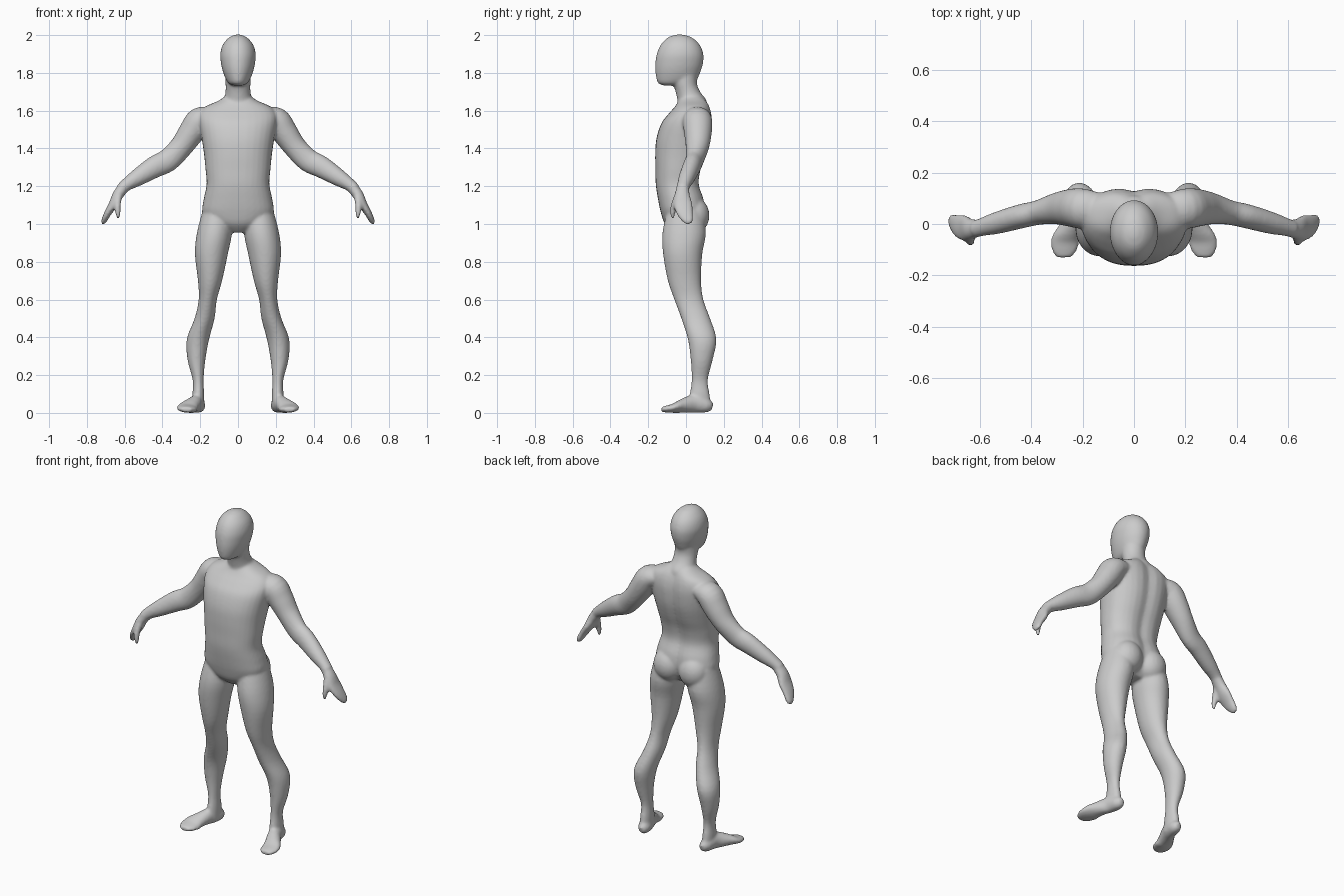
import bpy, bmesh
from math import sin, cos, pi, exp
from mathutils import Vector, Matrix

SEG = 32
bm = bmesh.new()


def smooth_rows(rows, steps=4):
    """Catmull-Rom interpolation of profile rows."""
    rows = [Vector(r) for r in rows]
    out = []
    for i in range(len(rows) - 1):
        p0, p1, p2 = rows[max(i - 1, 0)], rows[i], rows[i + 1]
        p3 = rows[min(i + 2, len(rows) - 1)]
        for s in range(steps):
            t = s / steps
            out.append(p1 + 0.5 * t * ((p2 - p0) + t * ((2 * p0 - 5 * p1 + 4 * p2 - p3)
                       + t * (3 * (p1 - p2) + p3 - p0))))
    return out + [rows[-1]]


def skin(rings):
    """Closed tube through rings of points."""
    vr = [[bm.verts.new(p) for p in ring] for ring in rings]
    for a, b in zip(vr, vr[1:]):
        for k in range(SEG):
            n = (k + 1) % SEG
            bm.faces.new((a[k], a[n], b[n], b[k]))
    bm.faces.new(vr[0])
    bm.faces.new(vr[-1])


def power(v, e):
    return abs(v) ** e * (1 if v >= 0 else -1)


def upright(rows, side=1, square=2.0, groove=0.0):
    """Horizontal sections: z, centre x, half width, front y, back y."""
    rings = []
    for z, cx, w, f, b in smooth_rows(rows):
        ring = []
        for k in range(SEG):
            a = 2 * pi * k / SEG
            x = w * power(cos(a), 2 / square)
            s = power(sin(a), 2 / square)
            y = (f + b) / 2 + (b - f) / 2 * s
            if s > 0:
                y -= groove * exp(-(x / 0.04) ** 2)
            ring.append((side * (cx + x), y, z))
        rings.append(ring)
    skin(rings)


def limb(rows, ref, side=1):
    """Sections across a path: x, y, z, radius along ref, other radius."""
    rows = smooth_rows(rows)
    pts = [Vector(r[:3]) for r in rows]
    rings = []
    for i, r in enumerate(rows):
        t = (pts[min(i + 1, len(pts) - 1)] - pts[max(i - 1, 0)]).normalized()
        u = Vector(ref)
        u = (u - t * u.dot(t)).normalized()
        v = t.cross(u)
        ring = [pts[i] + u * r[3] * cos(2 * pi * k / SEG) + v * r[4] * sin(2 * pi * k / SEG)
                for k in range(SEG)]
        rings.append([(side * p.x, p.y, p.z) for p in ring])
    skin(rings)


def ball(centre, size):
    m = Matrix.Translation(centre) @ Matrix.Diagonal((*size, 1))
    bmesh.ops.create_uvsphere(bm, u_segments=24, v_segments=16, radius=1, matrix=m)


# Head
upright([(2.003, 0, .012, -.05, -.02), (1.988, 0, .047, -.095, .03), (1.95, 0, .08, -.133, .072),
         (1.9, 0, .094, -.155, .092), (1.85, 0, .090, -.162, .09), (1.81, 0, .081, -.162, .078),
         (1.77, 0, .066, -.157, .06), (1.745, 0, .05, -.147, .02), (1.733, 0, .028, -.12, -.03)])

# Neck
upright([(1.83, 0, .068, -.08, .07), (1.75, 0, .066, -.07, .058), (1.70, 0, .066, -.055, .075),
         (1.65, 0, .075, -.045, .11), (1.58, 0, .08, -.04, .11)])

# Torso and pelvis
upright([(1.68, 0, .062, -.03, .09), (1.652, 0, .105, -.04, .115), (1.62, 0, .175, -.06, .13),
         (1.58, 0, .205, -.095, .14), (1.53, 0, .205, -.132, .143), (1.45, 0, .192, -.157, .135),
         (1.37, 0, .180, -.163, .113), (1.29, 0, .172, -.162, .085), (1.21, 0, .166, -.16, .075),
         (1.13, 0, .182, -.148, .10), (1.06, 0, .188, -.133, .105), (1.0, 0, .14, -.112, .085),
         (.955, 0, .05, -.07, .05)], square=2.3, groove=.016)

for s in (-1, 1):
    # Buttock
    ball((s * .085, .045, 1.045), (.088, .079, .095))

    # Leg
    upright([(1.07, .11, .078, -.10, .09), (.95, .125, .093, -.125, .105),
             (.84, .141, .087, -.121, .086), (.7, .148, .064, -.096, .08),
             (.6, .16, .048, -.062, .092), (.5, .177, .053, -.025, .128),
             (.39, .212, .059, .01, .161), (.28, .22, .047, .025, .141),
             (.175, .211, .029, .03, .116), (.1, .21, .031, .02, .125),
             (.03, .21, .032, .01, .135)], s)

    # Foot
    limb([(.205, .14, .03, .016, .02), (.207, .11, .038, .034, .037), (.222, .04, .048, .037, .047),
          (.25, -.02, .037, .045, .036), (.268, -.065, .025, .056, .024),
          (.272, -.105, .02, .048, .018), (.272, -.13, .018, .03, .012)], (1, -.5, 0), s)

    # Arm
    limb([(.13, .055, 1.57, .065, .045), (.20, .06, 1.55, .078, .07), (.245, .063, 1.488, .074, .069),
          (.30, .06, 1.41, .062, .061), (.37, .045, 1.338, .048, .061), (.44, .03, 1.303, .047, .058),
          (.53, .005, 1.247, .043, .046), (.585, -.01, 1.212, .036, .035),
          (.62, -.02, 1.185, .033, .029)], (0, 1, 0), s)

    # Hand with closed fingers
    limb([(.60, -.015, 1.2, .032, .03), (.635, -.02, 1.155, .04, .029), (.66, -.016, 1.105, .05, .024),
          (.688, -.006, 1.06, .044, .019), (.708, .012, 1.02, .03, .015),
          (.715, .02, 1.003, .015, .009)], (0, 1, 0), s)

    # Thumb
    limb([(.63, -.035, 1.16, .022, .02), (.638, -.06, 1.105, .019, .018),
          (.636, -.07, 1.06, .014, .014), (.633, -.07, 1.03, .008, .008)], (0, 1, 0), s)

bmesh.ops.recalc_face_normals(bm, faces=bm.faces[:])
mesh = bpy.data.meshes.new("human_body")
bm.to_mesh(mesh)
bm.free()
body = bpy.data.objects.new("human_body", mesh)
bpy.context.collection.objects.link(body)

# Fuse the parts into one skin and soften the joins
fuse = body.modifiers.new("fuse", 'REMESH')
fuse.mode = 'VOXEL'
fuse.voxel_size = 0.008
fuse.use_smooth_shade = True
soften = body.modifiers.new("soften", 'SMOOTH')
soften.factor = 0.5
soften.iterations = 6
